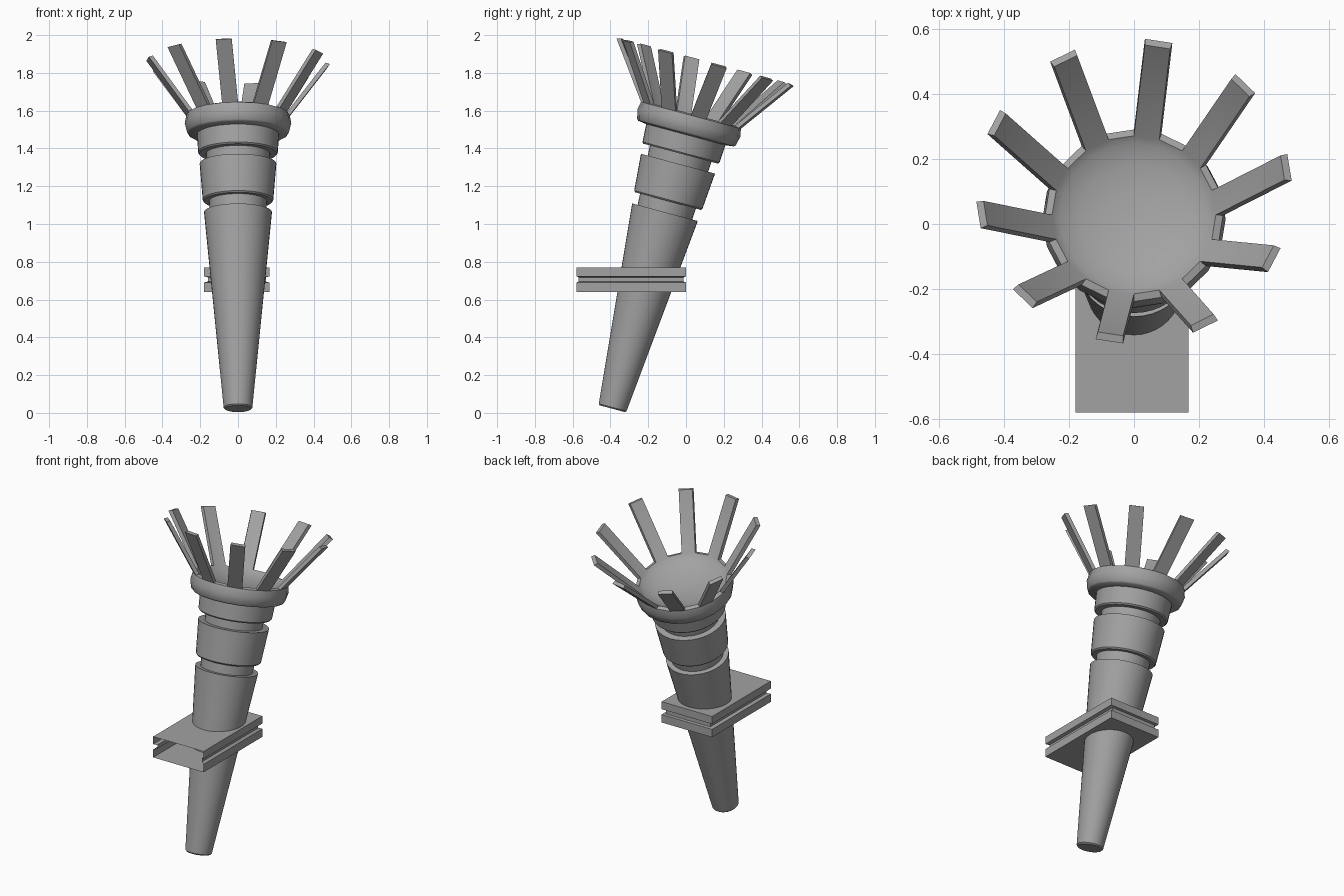
import bpy, bmesh, math
from mathutils import Vector

old = bpy.data.objects.get("Cube")
if old:
    bpy.data.objects.remove(old, do_unlink=True)

grey = bpy.data.materials.new("plain grey")
grey.use_nodes = True
COLOR = (0.36, 0.36, 0.36, 1)
grey.diffuse_color = COLOR
grey.node_tree.nodes["Principled BSDF"].inputs["Base Color"].default_value = COLOR


def finish(bm, name, tilted=True, angle=35):
    bmesh.ops.recalc_face_normals(bm, faces=bm.faces)
    mesh = bpy.data.meshes.new(name)
    bm.to_mesh(mesh)
    bm.free()
    mesh.materials.append(grey)
    obj = bpy.data.objects.new(name, mesh)
    bpy.context.collection.objects.link(obj)
    if tilted:
        # Torch parts share one leaning axis
        obj.location = (0, -0.39, 0.022)
        obj.rotation_euler.x = math.radians(-15)
    bpy.ops.object.select_all(action="DESELECT")
    obj.select_set(True)
    bpy.context.view_layer.objects.active = obj
    bpy.ops.object.shade_smooth_by_angle(angle=math.radians(angle))
    return obj


def lathe(profile, sides):
    """Revolve (radius, height) points; first and last rings are capped."""
    bm = bmesh.new()
    rings = []
    for r, h in profile:
        rings.append([bm.verts.new((r * math.cos(a), r * math.sin(a), h))
                      for a in (math.tau * i / sides for i in range(sides))])
    bands = []
    for low, high in zip(rings, rings[1:]):
        bands.append([bm.faces.new((low[i], low[(i + 1) % sides],
                                    high[(i + 1) % sides], high[i]))
                      for i in range(sides)])
    bm.faces.new(rings[0][::-1])
    bm.faces.new(rings[-1])
    return bm, bands


# Tapered handle, and the slimmer core seen in the two grooves
parts = {
    "handle": [(0.069, 0), (0.076, 0.007), (0.18, 1.077)],
    "core": [(0.148, 1.05), (0.172, 1.45)],
    "grip_band": [(0.180, 1.138), (0.187, 1.146), (0.203, 1.343)],
    "collar": [(0.204, 1.398), (0.211, 1.406), (0.218, 1.52)],
}
for name, profile in parts.items():
    bm, _ = lathe(profile, 40)
    finish(bm, name)

# Cup with a shallow bowl; every other rim face grows into a prong
SIDES = 20
cup_profile = [(0.2, 1.5), (0.262, 1.508), (0.270, 1.516), (0.282, 1.565),
               (0.274, 1.608), (0.252, 1.616), (0.23, 1.598),
               (0.17, 1.574), (0.09, 1.558), (0.01, 1.553)]
bm, bands = lathe(cup_profile, SIDES)
rim = bands[4]
for i in range(0, SIDES, 2):
    a = math.tau * (i + 0.5) / SIDES
    outward = Vector((math.cos(a), math.sin(a), 0))
    new = bmesh.ops.extrude_discrete_faces(bm, faces=[rim[i]])["faces"][0]
    for v in new.verts:
        v.co += outward * 0.214 + Vector((0, 0, 0.29))
finish(bm, "cup_with_prongs", angle=40)

# Wall bracket: a box sleeve, open at the front, grooved around its sides
bm = bmesh.new()
loops = []
for inset, z in [(0, 0.64), (0, 0.69), (0.02, 0.695),
                 (0.02, 0.718), (0, 0.723), (0, 0.77)]:
    left, right = 0.168 - inset, -0.18 + inset
    front, back = -0.58 + inset * 0.6, -inset * 0.6
    loops.append([bm.verts.new((x, y, z)) for x, y in
                  [(left, front), (left, back), (right, back), (right, front)]])
for low, high in zip(loops, loops[1:]):
    for i in range(3):
        bm.faces.new((low[i], low[i + 1], high[i + 1], high[i]))
bm.faces.new(loops[0])
bm.faces.new(loops[-1])
finish(bm, "wall_bracket", tilted=False)
